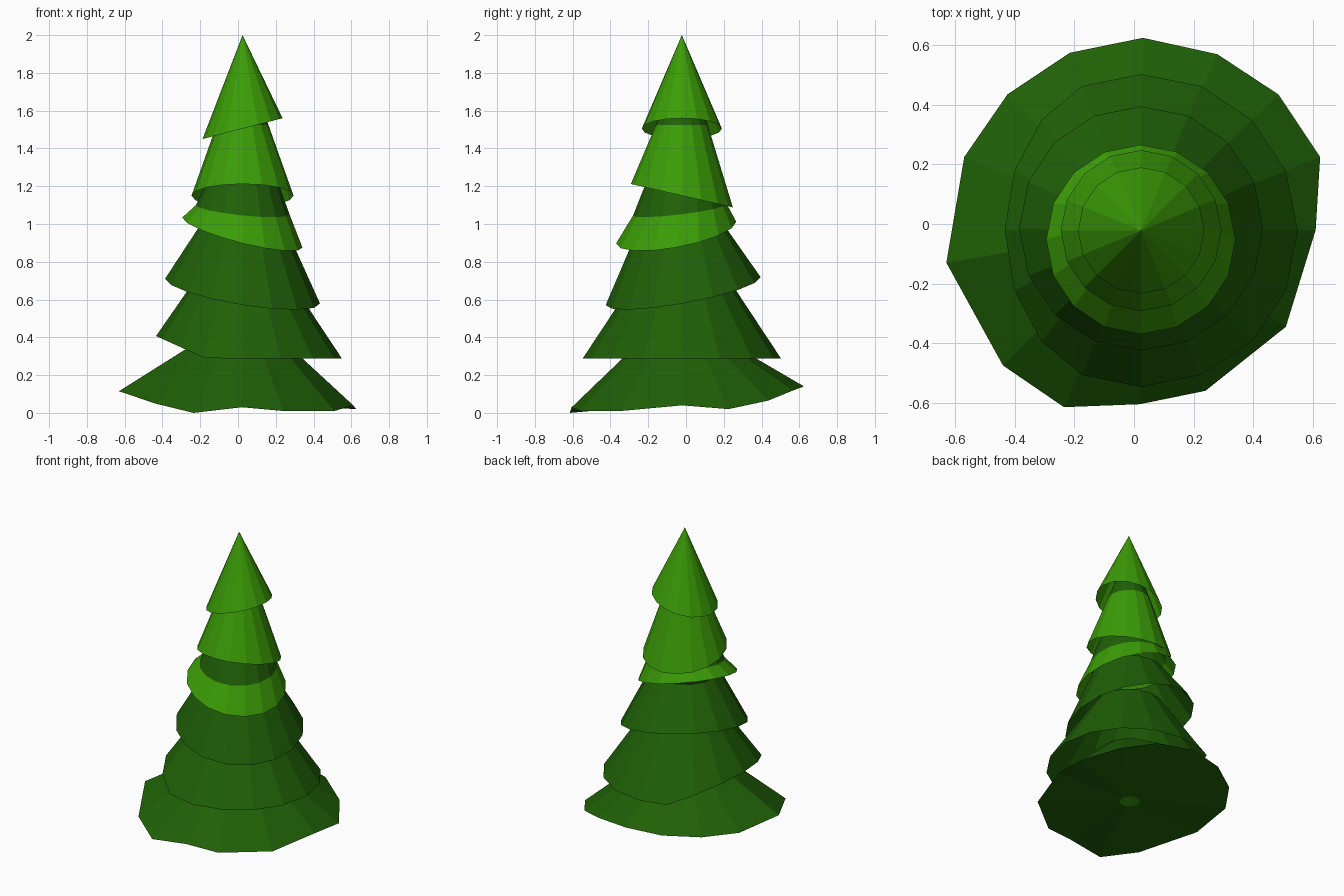
import bpy
import bmesh
import math
from mathutils import Vector

default_cube = bpy.data.objects.get("Cube")
if default_cube:
    bpy.data.objects.remove(default_cube, do_unlink=True)


def make_material(name, colour):
    material = bpy.data.materials.new(name)
    material.use_nodes = True
    material.diffuse_color = (*colour, 1)
    shader = material.node_tree.nodes["Principled BSDF"]
    shader.inputs["Base Color"].default_value = (*colour, 1)
    shader.inputs["Roughness"].default_value = 1
    return material


materials = [
    make_material("light_green", (0.044, 0.335, 0.002)),
    make_material("dark_green", (0.014, 0.118, 0.002)),
]
LIGHT, DARK = 0, 1


def tilted_ring(radius, height, centre=(0.024, -0.022), tilt=(0, 0), sides=16):
    """Circle of points on a plane that slopes by tilt along x and y."""
    points = []
    for i in range(sides):
        angle = math.tau * i / sides
        dx, dy = radius * math.cos(angle), radius * math.sin(angle)
        points.append(Vector((centre[0] + dx, centre[1] + dy,
                              height + tilt[0] * dx + tilt[1] * dy)))
    return points


def shrunk_ring(ring, radius, height):
    """Level ring that keeps the directions of another ring."""
    centre = Vector((0.02, -0.02))
    points = []
    for point in ring:
        direction = (point.xy - centre).normalized()
        points.append((centre + direction * radius).to_3d() + Vector((0, 0, height)))
    return points


def make_tier(name, rings, band_colours, plate_colour=None):
    """Skin rings from the bottom up; the tier is open below unless it has a plate."""
    bm = bmesh.new()
    loops = [[bm.verts.new(point) for point in ring] for ring in rings]
    for lower, upper, colour in zip(loops, loops[1:], band_colours):
        for i in range(len(lower)):
            j = (i + 1) % len(lower)
            face = bm.faces.new((lower[i], lower[j], upper[j], upper[i]))
            face.material_index = colour
    if plate_colour is not None:
        plate = bm.faces.new(list(reversed(loops[0])))
        plate.material_index = plate_colour
    bmesh.ops.remove_doubles(bm, verts=bm.verts, dist=0.0005)
    mesh = bpy.data.meshes.new(name)
    bm.to_mesh(mesh)
    bm.free()
    for material in materials:
        mesh.materials.append(material)
    tier = bpy.data.objects.new(name, mesh)
    bpy.context.scene.collection.objects.link(tier)


# Pointed treetop, tilted sideways
make_tier("treetop",
          [tilted_ring(0.212, 1.505, tilt=(0.26, 0)), tilted_ring(0, 2)],
          [LIGHT])

# Second tier, lifted at the front, with a dark collar under the treetop
make_tier("upper_tier",
          [tilted_ring(0.27, 1.15, tilt=(0, -0.23)),
           tilted_ring(0.137, 1.525),
           tilted_ring(0.08, 1.68)],
          [LIGHT, DARK])

# Third tier, with a light skirt below a dark collar
make_tier("two_tone_tier",
          [tilted_ring(0.318, 0.955, (0.023, -0.052), (-0.25, 0.18)),
           tilted_ring(0.248, 1.075, (0.025, -0.032), (-0.1, 0.12)),
           tilted_ring(0.185, 1.23)],
          [LIGHT, DARK])

# Fourth tier, lifted at the back left
make_tier("middle_tier",
          [tilted_ring(0.41, 0.645, (0.024, -0.015), (-0.16, 0.18)),
           tilted_ring(0.22, 1)],
          [DARK])

# Fifth tier, with its rim bent upwards on the -x side
bent_rim = tilted_ring(0.525, 0.288, (0.025, -0.022))
for point in bent_rim:
    bend = max(0, -point.x - 0.17)
    point.x += 0.2 * bend
    point.z += 0.36 * bend
make_tier("lower_tier", [bent_rim, tilted_ring(0.22, 0.75)], [DARK])

# Ragged bottom tier, closed below, with a small plate in the middle
ragged_rim = [Vector(point) for point in (
    (0.61, -0.02, 0.04), (0.625, 0.225, 0.02), (0.485, 0.435, 0.065), (0.28, 0.57, 0.12),
    (0.03, 0.625, 0.14), (-0.215, 0.575, 0.13), (-0.425, 0.435, 0.12), (-0.57, 0.225, 0.11),
    (-0.63, -0.13, 0.115), (-0.44, -0.475, 0.05), (-0.235, -0.615, 0), (0.02, -0.605, 0.03),
    (0.24, -0.56, 0.01), (0.51, -0.345, 0.01))]
make_tier("bottom_tier",
          [shrunk_ring(ragged_rim, 0.065, 0.05), ragged_rim,
           shrunk_ring(ragged_rim, 0.2, 0.4)],
          [DARK, DARK], LIGHT)
